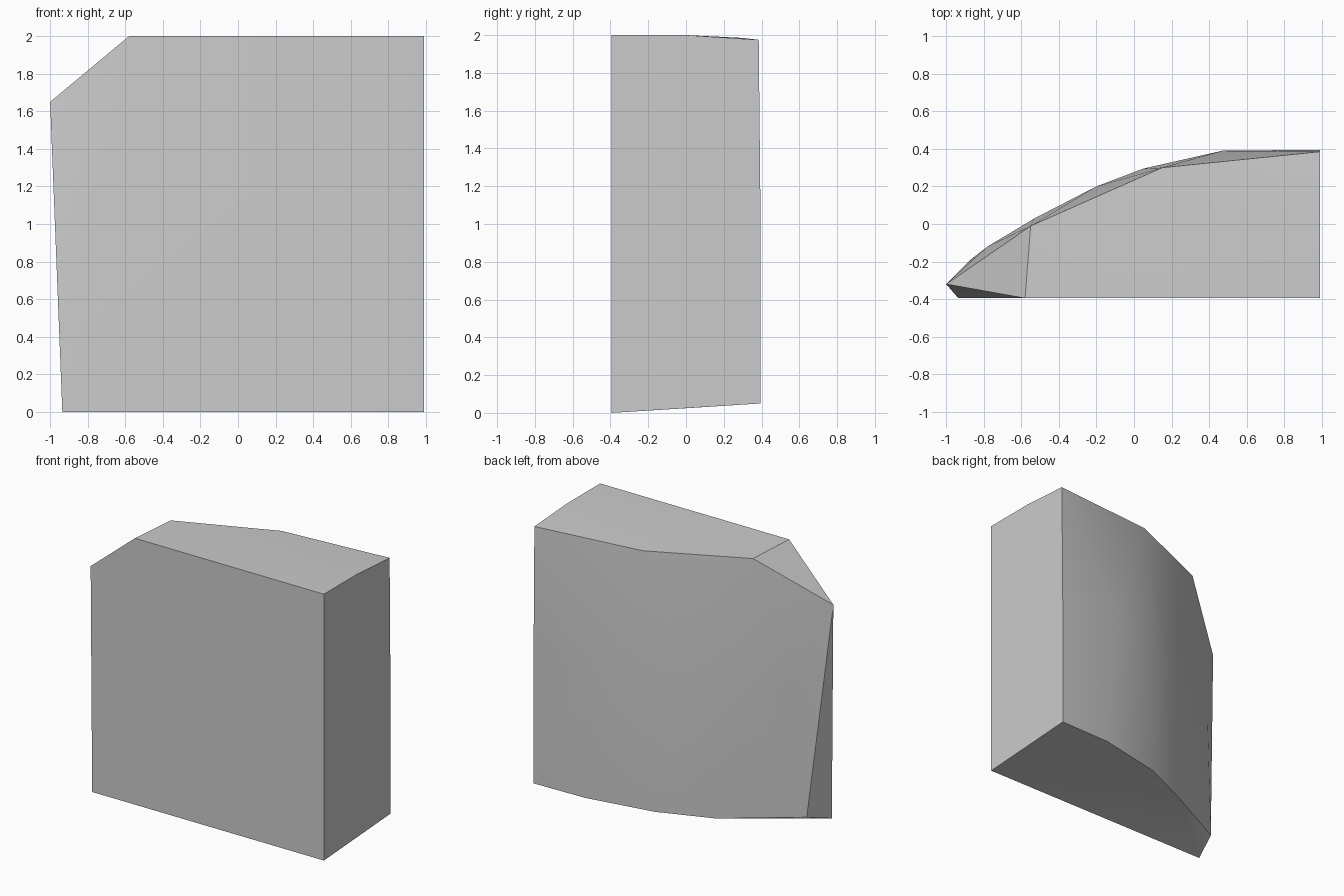
import bpy
import bmesh
import math

default_cube = bpy.data.objects.get("Cube")
if default_cube:
    bpy.data.objects.remove(default_cube, do_unlink=True)


def make_material(name, colour):
    material = bpy.data.materials.new(name)
    material.use_nodes = True
    material.diffuse_color = colour
    shader = material.node_tree.nodes["Principled BSDF"]
    shader.inputs["Base Color"].default_value = colour
    return material


def hull_object(name, points, material):
    """Wrap a set of section corners in one closed convex solid."""
    bm = bmesh.new()
    corners = [bm.verts.new(point) for point in points]
    result = bmesh.ops.convex_hull(bm, input=corners)
    unused = {item for item in result["geom_interior"] + result["geom_unused"]
              if isinstance(item, bmesh.types.BMVert)}
    bmesh.ops.delete(bm, geom=list(unused), context="VERTS")
    bmesh.ops.dissolve_limit(bm, angle_limit=math.radians(0.4),
                             verts=bm.verts, edges=bm.edges)
    bmesh.ops.recalc_face_normals(bm, faces=bm.faces)
    mesh = bpy.data.meshes.new(name)
    bm.to_mesh(mesh)
    bm.free()
    mesh.materials.append(material)
    obj = bpy.data.objects.new(name, mesh)
    bpy.context.collection.objects.link(obj)
    return obj


# Overall limits of the block
front, side, top = -0.395, 0.99, 2.0

# Flat front, with its upper outer corner cut off
front_corners = [(-0.935, front, 0), (side, front, 0),
                 (side, front, top), (-0.58, front, top)]
cut_corner = [(-1, -0.32, 1.65)]

# Curved back: lower rim, bulging middle and upper rim
lower_rim = [(side, 0.395, 0.05), (0.57, 0.385, 0.05), (0.06, 0.285, 0.043),
             (-0.33, 0.115, 0.032), (-0.87, -0.19, 0.07)]
middle = [(side, 0.395, 1), (0.47, 0.39, 1.1), (0.05, 0.295, 1),
          (-0.2, 0.2, 1), (-0.53, 0.03, 1), (-0.78, -0.12, 1)]
upper_rim = [(side, 0, top), (side, 0.385, 1.975),
             (0.15, 0.3, 1.985), (-0.55, -0.01, 1.995)]

grey = make_material("plain grey", (0.6, 0.6, 0.6, 1))
block = hull_object("curved_block",
                    front_corners + cut_corner + lower_rim + middle + upper_rim,
                    grey)

# Soft shading on the curve, crisp edges elsewhere
bpy.ops.object.select_all(action="DESELECT")
block.select_set(True)
bpy.context.view_layer.objects.active = block
bpy.ops.object.shade_smooth_by_angle(angle=math.radians(30))
